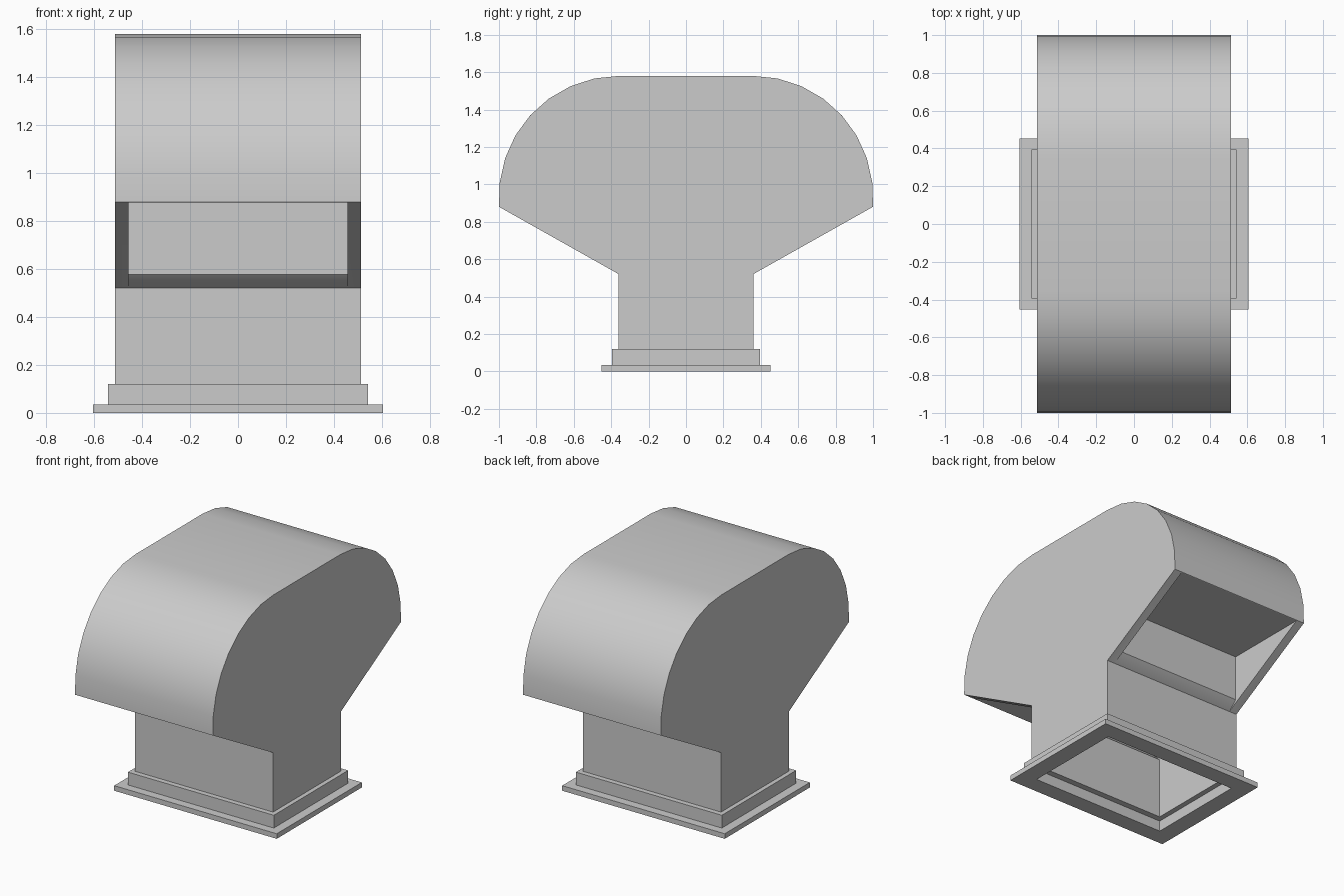
import bpy, bmesh
from math import radians, sin, cos

if "Cube" in bpy.data.objects:
    bpy.data.objects.remove(bpy.data.objects["Cube"], do_unlink=True)

metal = bpy.data.materials.new("light grey metal")
metal.use_nodes = True
GREY = (0.6, 0.6, 0.6, 1)
metal.diffuse_color = GREY
metal.node_tree.nodes["Principled BSDF"].inputs["Base Color"].default_value = GREY


def prism(name, profile, half_width):
    """Extrude a closed (y, z) profile across x."""
    bm = bmesh.new()
    face = bm.faces.new([bm.verts.new((-half_width, y, z)) for y, z in profile])
    new = bmesh.ops.extrude_face_region(bm, geom=[face])["geom"]
    bmesh.ops.translate(bm, vec=(2 * half_width, 0, 0),
                        verts=[v for v in new if isinstance(v, bmesh.types.BMVert)])
    bmesh.ops.recalc_face_normals(bm, faces=bm.faces)
    mesh = bpy.data.meshes.new(name)
    bm.to_mesh(mesh)
    bm.free()
    mesh.materials.append(metal)
    obj = bpy.data.objects.new(name, mesh)
    bpy.context.collection.objects.link(obj)
    return obj


def mirrored(half):
    """Complete a +y half profile with its -y reflection."""
    return half + [(-y, z) for y, z in reversed(half)]


def block(name, half_x, half_y, low, high):
    return prism(name, mirrored([(half_y, low), (half_y, high)]), half_x)


def cut(obj, cutter):
    bpy.ops.object.select_all(action="DESELECT")
    bpy.context.view_layer.objects.active = obj
    obj.select_set(True)
    mod = obj.modifiers.new("cut", "BOOLEAN")
    mod.operation, mod.solver, mod.object = "DIFFERENCE", "EXACT", cutter
    bpy.ops.object.modifier_apply(modifier=mod.name)
    bpy.data.objects.remove(cutter, do_unlink=True)


# Cowl: neck flaring into a hood with rounded shoulders
RADIUS, STEPS = 0.643, 8
START, END = -5.5, 90
neck = [(0.36, 0.07), (0.36, 0.52)]
shoulder = []
for i in range(STEPS + 1):
    a = radians(START + (END - START) * i / STEPS)
    shoulder.append((0.357 + RADIUS * cos(a), 0.937 + RADIUS * sin(a)))
shoulder[0] = (1.0, 0.88)
cowl = prism("vent_cowl", mirrored(neck + shoulder), 0.513)

# Outlet recess under each overhang
for side in (1, -1):
    recess = [(0.361, 0.52), (0.42, 0.577), (0.42, 0.878), (1.1, 0.878), (1.1, 0.52)]
    cut(cowl, prism("outlet_cutter", [(side * y, z) for y, z in recess], 0.457))

# Duct running up the neck and widening behind the outlet panels
duct = [(0.30, 0.0), (0.30, 0.472), (0.412, 0.58), (0.412, 0.87)]
cut(cowl, prism("duct_cutter", mirrored(duct), 0.456))

# Stepped mounting base, open in the middle
collar = block("base_collar", 0.543, 0.395, 0.034, 0.12)
flange = block("base_flange", 0.605, 0.452, 0, 0.034)
for part in (collar, flange):
    cut(part, block("base_cutter", 0.49, 0.34, -0.1, 0.3))

# Smooth the curved shoulders, keep every other edge crisp
bpy.ops.object.select_all(action="DESELECT")
bpy.context.view_layer.objects.active = cowl
cowl.select_set(True)
bpy.ops.object.shade_smooth_by_angle(angle=radians(20))
